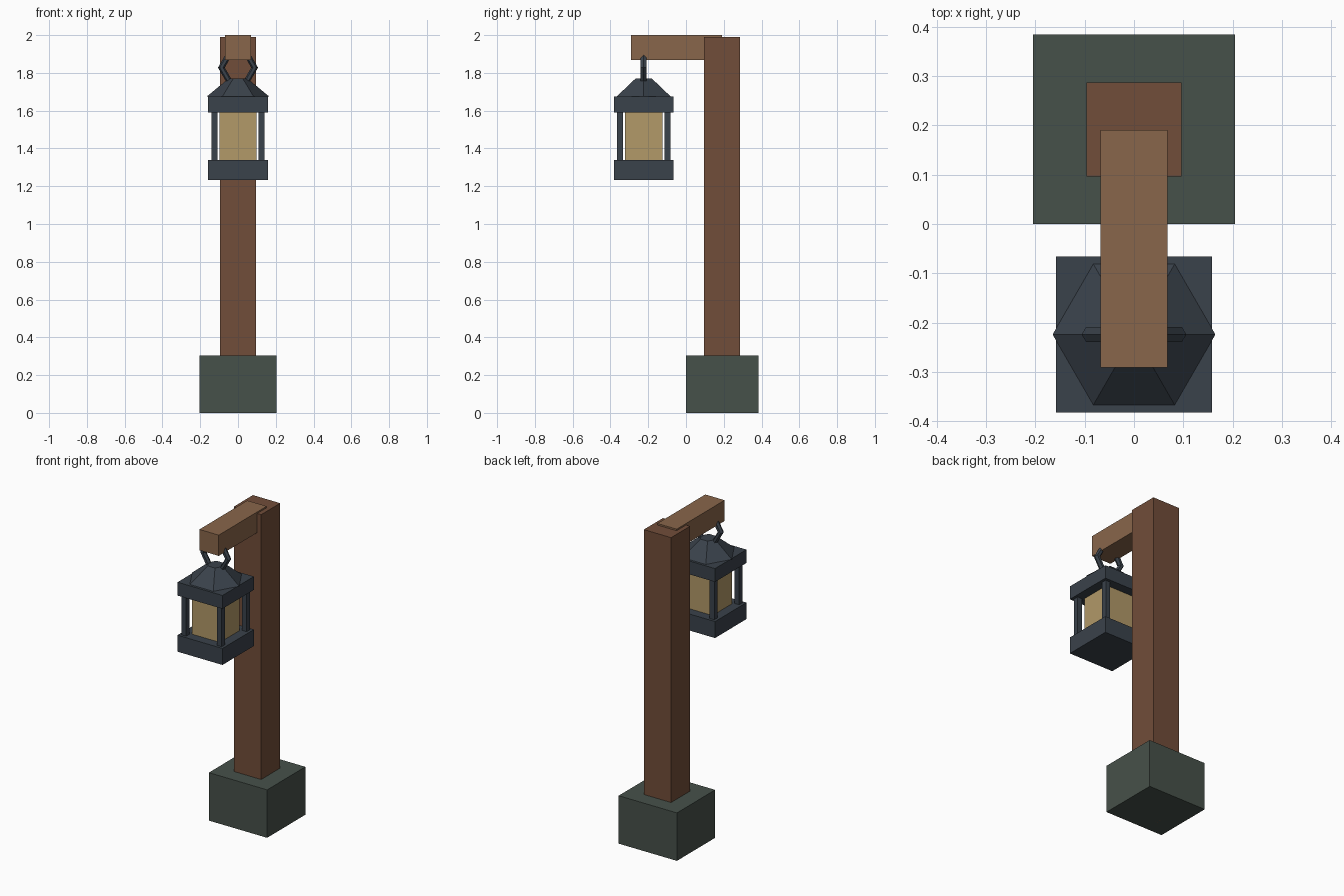
import bpy, math

if "Cube" in bpy.data.objects:
    bpy.data.objects.remove(bpy.data.objects["Cube"])


def material(name, rgb):
    m = bpy.data.materials.new(name)
    m.diffuse_color = (*rgb, 1)
    m.use_nodes = True
    m.node_tree.nodes["Principled BSDF"].inputs["Base Color"].default_value = m.diffuse_color
    return m


STONE = material("stone", (0.062, 0.082, 0.068))
DARK_WOOD = material("dark_wood", (0.165, 0.074, 0.041))
LIGHT_WOOD = material("light_wood", (0.25, 0.133, 0.069))
METAL = material("metal", (0.042, 0.054, 0.070))
GLASS = material("glass", (0.445, 0.319, 0.138))


def finish(name, mat):
    ob = bpy.context.object
    ob.name = name
    ob.data.materials.append(mat)
    return ob


def box(name, x, y, z, mat):
    """Box from (min, max) ranges."""
    r = (x, y, z)
    bpy.ops.mesh.primitive_cube_add(size=1, location=[(a + b) / 2 for a, b in r])
    ob = finish(name, mat)
    ob.scale = [b - a for a, b in r]
    bpy.ops.object.transform_apply(location=False, rotation=False, scale=True)
    return ob


# Stone foot, post and arm
box("base_block", (-0.205, 0.205), (0.0, 0.384), (0.0, 0.305), STONE)
box("post", (-0.096, 0.096), (0.096, 0.287), (0.0, 1.99), DARK_WOOD)
box("arm", (-0.068, 0.068), (-0.291, 0.191), (1.868, 2.0), LIGHT_WOOD)

# Lantern body
LY = -0.224


def lantern_box(name, half, z, mat, cx=0, cy=0):
    box(name, (cx - half, cx + half), (LY + cy - half, LY + cy + half), z, mat)


lantern_box("lantern_bottom", 0.158, (1.233, 1.338), METAL)
lantern_box("lantern_top", 0.158, (1.59, 1.675), METAL)
lantern_box("lantern_glass", 0.099, (1.338, 1.59), GLASS)
for sx in (-1, 1):
    for sy in (-1, 1):
        lantern_box("lantern_corner_bar", 0.016, (1.33, 1.60), METAL,
                    sx * 0.125, sy * 0.125)

# Six-sided roof, corners on the x axis
bpy.ops.mesh.primitive_cone_add(vertices=6, radius1=0.165, radius2=0.05, depth=0.095,
                                location=(0, LY, 1.7225),
                                rotation=(0, 0, math.radians(30)))
finish("lantern_roof", METAL)

# Hanging ring passing through the arm
bpy.ops.mesh.primitive_torus_add(major_segments=6, minor_segments=6,
                                 major_radius=0.088, minor_radius=0.018,
                                 location=(0, LY, 1.828),
                                 rotation=(math.pi / 2, 0, 0))
finish("hanging_ring", METAL)
